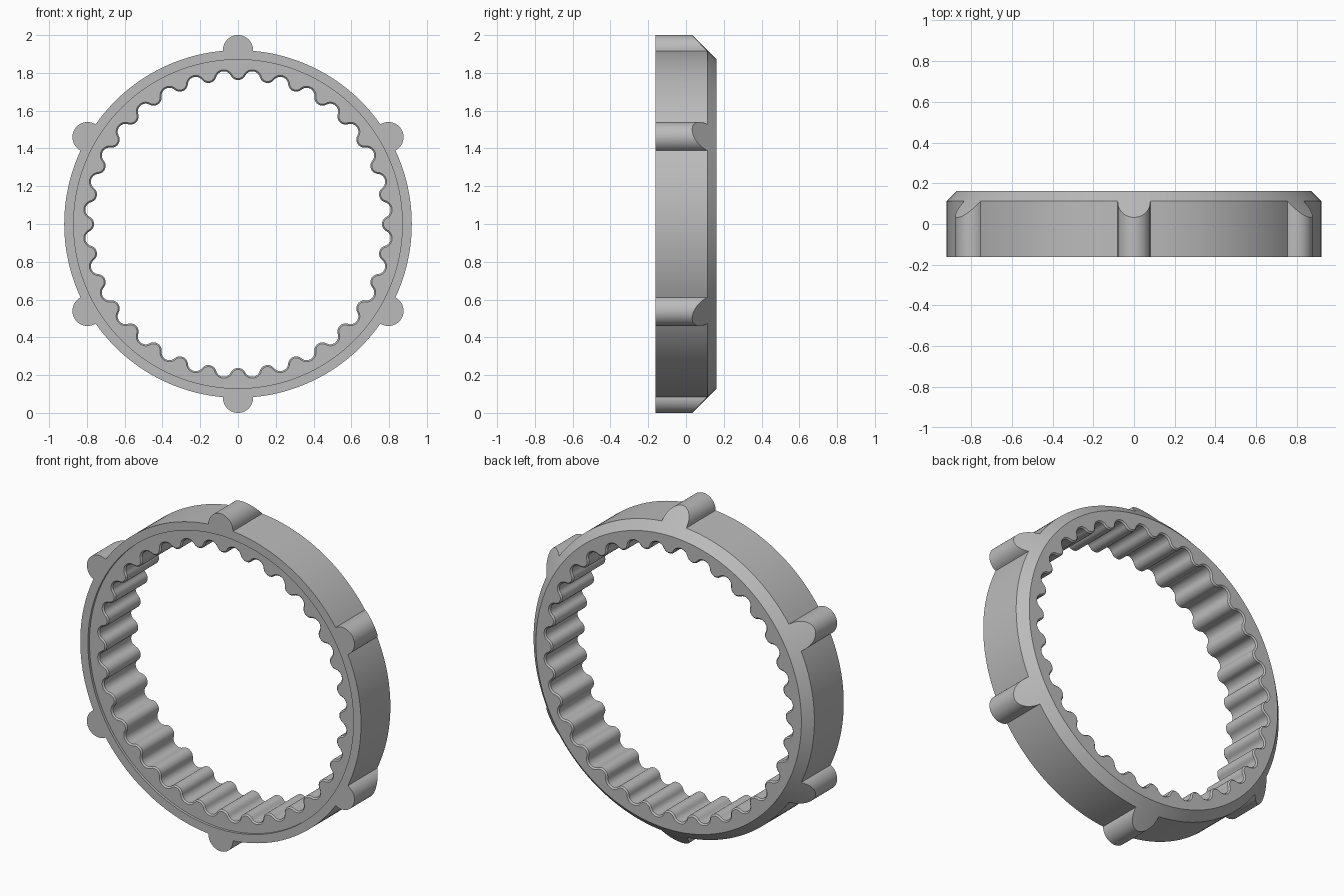
import bpy, bmesh, math

cube = bpy.data.objects.get("Cube")
if cube:
    bpy.data.objects.remove(cube)

FRONT, BACK = -0.1625, 0.1625
OUTER, RIM = 0.92, 0.87         # outer wall and edge of chamfer / recess
LUG, LUGS = 0.08, 6
TIP, ROOT, TEETH = 0.762, 0.812, 32
RECESS, BEVEL = 0.015, 0.008


def polar(a, r):
    """Angle from straight up and radius, as x and z about the ring axis."""
    return r * math.sin(a), r * math.cos(a)


def outer_outline():
    """Circle with round lugs, as (angle, radius) pairs."""
    pts = []
    edge = math.acos(-LUG / (2 * OUTER))
    half = 2 * math.asin(LUG / (2 * OUTER))
    pitch = 2 * math.pi / LUGS
    for k in range(LUGS):
        for i in range(25):
            f = edge * (i / 12 - 1)
            x, z = LUG * math.sin(f), OUTER + LUG * math.cos(f)
            pts.append((k * pitch + math.atan2(x, z), math.hypot(x, z)))
        for i in range(1, 24):
            pts.append((k * pitch + half + (pitch - 2 * half) * i / 24, OUTER))
    return pts


def tooth_outline(grow=0.0):
    """Wave of tangent arcs; grow pushes the line into the material."""
    mid = (TIP + ROOT) / 2
    w, h = mid * math.pi / TEETH, ROOT - TIP
    sweep = 2 * math.atan(h / w)
    rad = w / (2 * math.sin(sweep))
    half = []
    for i in range(13):
        u = sweep * (1 - abs(i / 6 - 1))
        x, y = rad * math.sin(u), rad * (1 - math.cos(u))
        if i > 6:
            x, y = w - x, h - y
        half.append((x - grow * math.sin(u), y + grow * math.cos(u)))
    wave = half + [(2 * w - x, y) for x, y in half[-2:0:-1]]
    return [(k * 2 * math.pi / TEETH + x / mid, TIP + y)
            for k in range(TEETH) for x, y in wave]


bm = bmesh.new()


def loop(outline, depth):
    """Closed ring of vertices; depth gives y from the radius."""
    verts = []
    for a, r in outline:
        x, z = polar(a, r)
        verts.append(bm.verts.new((x, depth(r), z + 1)))
    return verts


def skin(*loops):
    for p, q in zip(loops, loops[1:]):
        for i in range(len(p)):
            j = (i + 1) % len(p)
            bm.faces.new((p[i], p[j], q[j], q[i]))


def fill(p, q, direction):
    """Flat face between two unequal rings."""
    edges = []
    for ring in (p, q):
        for i, v in enumerate(ring):
            e = bm.edges.get((v, ring[i - 1]))
            edges.append(e or bm.edges.new((v, ring[i - 1])))
    bmesh.ops.triangle_fill(bm, use_beauty=True, edges=edges,
                            normal=(0, direction, 0))


# Outer wall, front lip with shallow recess, and conical back chamfer
outline = outer_outline()
circle = [(a, RIM) for a, r in outline]
floor_y = FRONT + RECESS
recess_edge = loop(circle, lambda r: floor_y)
back_edge = loop(circle, lambda r: BACK)
skin(recess_edge,
     loop(circle, lambda r: FRONT),
     loop(outline, lambda r: FRONT),
     loop(outline, lambda r: BACK - (r - RIM)),
     back_edge)

# Scalloped inner wall with small bevels at both ends
wave, wide = tooth_outline(), tooth_outline(BEVEL)
tooth_front = loop(wide, lambda r: floor_y)
tooth_back = loop(wide, lambda r: BACK)
skin(tooth_front,
     loop(wave, lambda r: floor_y + BEVEL),
     loop(wave, lambda r: BACK - BEVEL),
     tooth_back)

# Flat front and back faces
fill(recess_edge, tooth_front, -1)
fill(back_edge, tooth_back, 1)
bmesh.ops.recalc_face_normals(bm, faces=bm.faces)

mesh = bpy.data.meshes.new("toothed_ring")
bm.to_mesh(mesh)
bm.free()
ring = bpy.data.objects.new("toothed_ring", mesh)
bpy.context.collection.objects.link(ring)

# Plain grey material
grey = bpy.data.materials.new("plain grey")
grey.use_nodes = True
colour = (0.5, 0.5, 0.5, 1)
grey.diffuse_color = colour
grey.node_tree.nodes["Principled BSDF"].inputs["Base Color"].default_value = colour
mesh.materials.append(grey)

bpy.ops.object.select_all(action="DESELECT")
ring.select_set(True)
bpy.context.view_layer.objects.active = ring
bpy.ops.object.shade_smooth_by_angle(angle=math.radians(30))
